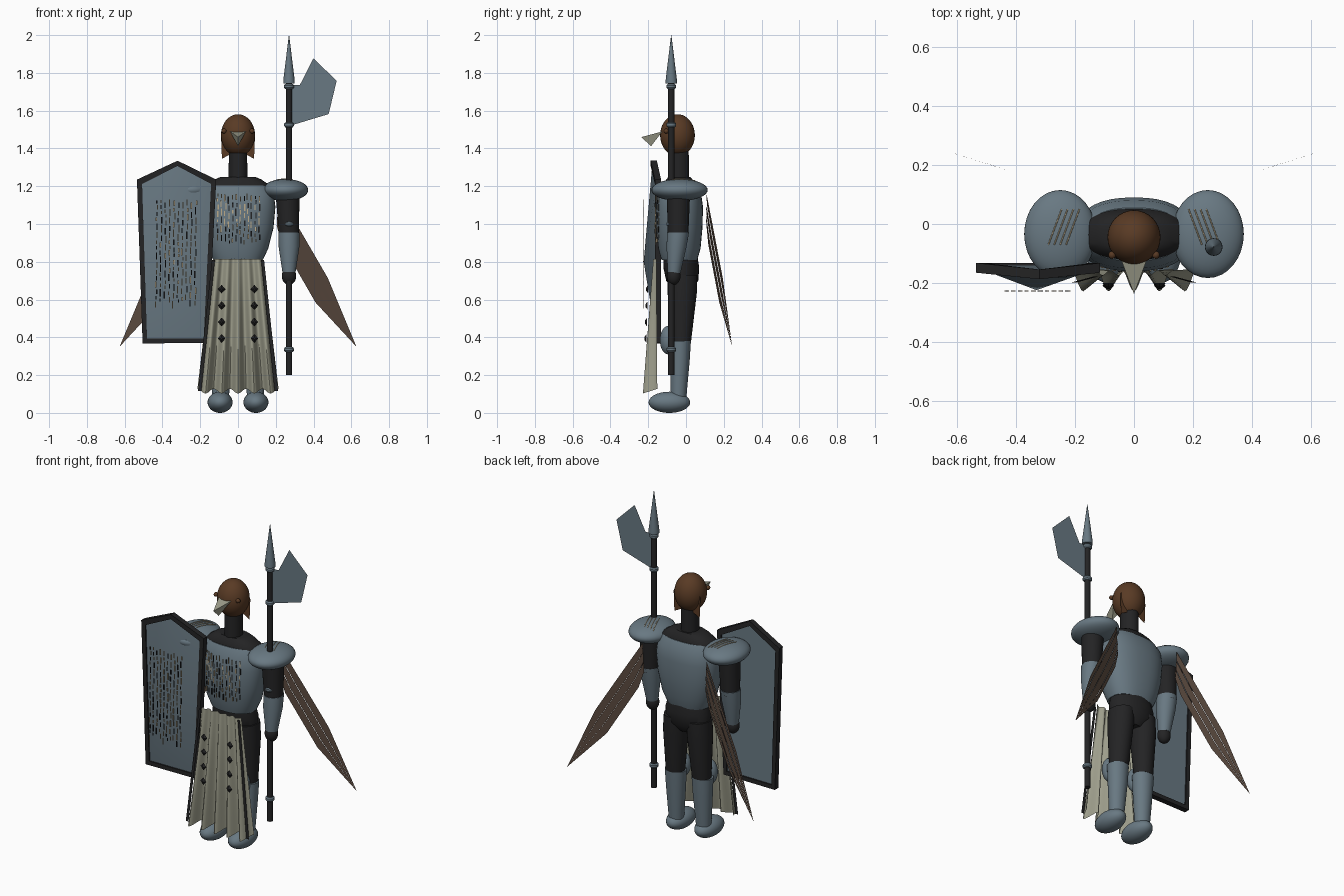
import bpy, bmesh, math, random
from mathutils import Vector

random.seed(4)
cube = bpy.data.objects.get("Cube")
if cube:
    bpy.data.objects.remove(cube, do_unlink=True)


def material(name, color):
    m = bpy.data.materials.new(name)
    m.use_nodes = True
    m.diffuse_color = (*color, 1)
    m.node_tree.nodes["Principled BSDF"].inputs["Base Color"].default_value = (*color, 1)
    return m


STEEL = material("blue steel", (0.14, 0.19, 0.225))
BLACK = material("black cloth", (0.017, 0.017, 0.018))
BROWN = material("brown feathers", (0.10, 0.043, 0.018))
WING = material("wing brown", (0.10, 0.066, 0.048))
BONE = material("pale linen", (0.34, 0.34, 0.26))
GOLD = material("pale gold", (0.50, 0.40, 0.25))
SIDES = (("left", 1), ("right", -1))


def finish(bm, name, mats, angle=40):
    bmesh.ops.recalc_face_normals(bm, faces=bm.faces)
    me = bpy.data.meshes.new(name)
    bm.to_mesh(me)
    bm.free()
    for m in mats if isinstance(mats, tuple) else (mats,):
        me.materials.append(m)
    if angle:
        me.shade_smooth()
        me.set_sharp_from_angle(angle=math.radians(angle))
    ob = bpy.data.objects.new(name, me)
    bpy.context.collection.objects.link(ob)
    return ob


def ellipsoid(name, mat, center, radii):
    bm = bmesh.new()
    bmesh.ops.create_uvsphere(bm, u_segments=32, v_segments=20, radius=1)
    bmesh.ops.scale(bm, vec=radii, verts=bm.verts)
    bmesh.ops.translate(bm, vec=center, verts=bm.verts)
    return finish(bm, name, mat, 180)


def loft(name, mat, rings, n=28, power=1.0):
    """Skin elliptical rings given as (x, y, z, rx, ry); power < 1 squares them."""
    def bend(v):
        return math.copysign(abs(v) ** power, v)
    bm = bmesh.new()
    loops = []
    for x, y, z, rx, ry in rings:
        angles = [math.tau * i / n for i in range(n)]
        loops.append([bm.verts.new((x + rx * bend(math.cos(a)), y + ry * bend(math.sin(a)), z))
                      for a in angles])
    for a, b in zip(loops, loops[1:]):
        for i in range(n):
            bm.faces.new((a[i], a[(i + 1) % n], b[(i + 1) % n], b[i]))
    bm.faces.new(loops[0])
    bm.faces.new(loops[-1])
    return finish(bm, name, mat)


def sheet(name, mat, points):
    bm = bmesh.new()
    bm.faces.new([bm.verts.new(p) for p in points])
    return finish(bm, name, mat, 0)


def box(bm, center, size, index=0):
    geo = bmesh.ops.create_cube(bm, size=1)["verts"]
    bmesh.ops.scale(bm, vec=size, verts=geo)
    bmesh.ops.translate(bm, vec=center, verts=geo)
    for f in {f for v in geo for f in v.link_faces}:
        f.material_index = index


# Torso, collar, pelvis and neck
CY = -0.035
loft("cuirass", STEEL, [(0, CY, 0.81, 0.132, 0.095), (0, CY, 0.87, 0.16, 0.112),
                        (0, CY, 0.98, 0.188, 0.122), (0, CY, 1.09, 0.198, 0.125),
                        (0, CY, 1.16, 0.19, 0.115), (0, CY, 1.205, 0.165, 0.09)], 36, 0.85)
loft("collar", BLACK, [(0, CY, 1.16, 0.175, 0.09), (0, CY, 1.205, 0.168, 0.086),
                       (0, CY, 1.235, 0.125, 0.07), (0, CY, 1.25, 0.09, 0.058)], 28, 0.8)
loft("pelvis", BLACK, [(0, -0.02, 0.65, 0.06, 0.05), (0, -0.02, 0.70, 0.135, 0.085),
                       (0, -0.025, 0.77, 0.14, 0.095), (0, -0.03, 0.83, 0.125, 0.09)])
loft("neck", BLACK, [(0, -0.04, 1.22, 0.05, 0.056), (0, -0.04, 1.42, 0.048, 0.054)])

# Head with beak, eyes and side feathers
ellipsoid("head", BROWN, (0, -0.045, 1.47), (0.09, 0.092, 0.111))
bm = bmesh.new()
tip, left, right, low = [bm.verts.new(p) for p in (
    (0, -0.237, 1.46), (0.042, -0.125, 1.49), (-0.042, -0.125, 1.49), (0, -0.185, 1.412))]
for f in ((tip, left, right), (tip, right, low), (tip, low, left), (left, low, right)):
    bm.faces.new(f)
finish(bm, "beak", BONE, 0)
for side, s in SIDES:
    ellipsoid(side + "_eye", BROWN, (s * 0.074, -0.105, 1.492), (0.013, 0.013, 0.013))
    sheet(side + "_head_feather", BROWN, [
        (s * 0.04, -0.01, 1.37), (s * 0.085, -0.01, 1.345),
        (s * 0.09, -0.01, 1.47), (s * 0.05, -0.01, 1.53)])

# Limbs and shoulder armour
for side, s in SIDES:
    pc, pr = Vector((s * 0.25, -0.034, 1.18)), Vector((0.122, 0.149, 0.058))
    ellipsoid(side + "_pauldron", STEEL, pc, pr)
    loft(side + "_upper_arm", BLACK, [(s * 0.262, -0.04, 1.17, 0.064, 0.062),
                                      (s * 0.27, -0.042, 0.93, 0.052, 0.054)])
    loft(side + "_forearm", STEEL, [(s * 0.27, -0.042, 0.955, 0.056, 0.058),
                                    (s * 0.27, -0.05, 0.88, 0.055, 0.053),
                                    (s * 0.27, -0.063, 0.74, 0.034, 0.034)])
    ellipsoid(side + "_hand", BLACK, (s * 0.27, -0.065, 0.725), (0.038, 0.036, 0.048))
    loft(side + "_thigh", BLACK, [(s * 0.075, -0.02, 0.73, 0.068, 0.08),
                                  (s * 0.08, -0.02, 0.64, 0.07, 0.078),
                                  (s * 0.088, -0.025, 0.38, 0.055, 0.052)])
    loft(side + "_shin", STEEL, [(s * 0.09, -0.03, 0.38, 0.063, 0.056),
                                 (s * 0.09, -0.033, 0.27, 0.057, 0.052),
                                 (s * 0.092, -0.04, 0.06, 0.042, 0.04)])
    ellipsoid(side + "_knee", STEEL, (s * 0.09, -0.095, 0.385), (0.05, 0.043, 0.075))
    ellipsoid(side + "_foot", STEEL, (s * 0.095, -0.088, 0.056), (0.066, 0.11, 0.056))
    # Gold lines lying on the shoulder armour
    cu = bpy.data.curves.new(side + "_pauldron_lines", "CURVE")
    cu.dimensions, cu.bevel_depth, cu.bevel_resolution = "3D", 0.0022, 1
    cu.materials.append(GOLD)
    for i in range(4):
        sp = cu.splines.new("POLY")
        sp.points.add(6)
        for k, p in enumerate(sp.points):
            x, y = 0.29 - 0.02 * i - 0.045 * k / 6, -0.07 + 0.12 * k / 6
            d = 1 - ((x - 0.25) / pr.x) ** 2 - ((y - pc.y) / pr.y) ** 2
            p.co = (s * x, y, pc.z + pr.z * math.sqrt(d) + 0.001, 1)
    bpy.context.collection.objects.link(bpy.data.objects.new(side + "_pauldron_lines", cu))

# Wings: long feathers laid side by side between an upper and a lower edge
UPPER = [(0.215, 1.16), (0.33, 0.965), (0.475, 0.715), (0.627, 0.35)]
LOWER = [(0.205, 0.99), (0.235, 0.89), (0.41, 0.585), (0.627, 0.35)]
FEATHERS = 6
for side, s in SIDES:
    bm = bmesh.new()
    for i in range(FEATHERS):
        rows = []
        for j, (u, l) in enumerate(zip(UPPER, LOWER)):
            row = []
            for t in (i / FEATHERS, (i + 1) / FEATHERS):
                x, z = Vector(u).lerp(Vector(l), t)
                lift = 0.003 * (i % 2) * (j < 3)
                row.append(bm.verts.new((s * x, 0.112 + 0.33 * (x - 0.225) + lift, z)))
            rows.append(row)
        for a, b in zip(rows, rows[1:]):
            bm.faces.new((a[0], a[1], b[1], b[0]))
    bmesh.ops.remove_doubles(bm, verts=bm.verts, dist=1e-5)
    finish(bm, side + "_wing", WING, 0)

# Pleated front skirt
bm = bmesh.new()
NU, NV = 60, 8
grid = []
for j in range(NV + 1):
    t = j / NV
    row = []
    for i in range(NU + 1):
        u = i / NU
        wave = -math.cos(math.tau * 5 * u)
        row.append(bm.verts.new(((0.265 + 0.165 * t) * (u - 0.5),
                                 -0.165 - 0.025 * t - (0.008 + 0.03 * t) * wave,
                                 0.815 - 0.70 * t - 0.012 * t * wave)))
    grid.append(row)
for a, b in zip(grid, grid[1:]):
    for i in range(NU):
        bm.faces.new((a[i], a[i + 1], b[i + 1], b[i]))
finish(bm, "pleated_skirt", BONE, 60)

# Skirt trim and diamond studs
for side, s in SIDES:
    sheet(side + "_skirt_trim", BLACK, [
        (s * 0.122, -0.178, 0.81), (s * 0.138, -0.178, 0.81),
        (s * 0.212, -0.198, 0.115), (s * 0.194, -0.198, 0.115)])
    bm = bmesh.new()
    for i in range(4):
        geo = bmesh.ops.create_cone(bm, segments=4, radius1=0.02, radius2=0.006, depth=0.012,
                                    cap_ends=True)["verts"]
        for v in geo:
            x, y, z = v.co
            v.co = (s * 0.087 + x, -0.206 - z - 0.003 * i, 0.655 - 0.087 * i + y * 1.15)
    finish(bm, side + "_skirt_studs", BLACK, 0)

# Shield: black frame, domed steel front and flat steel back
OUTLINE = [(-0.535, 1.235), (-0.32, 1.335), (-0.115, 1.235), (-0.16, 0.37), (-0.505, 0.368)]
MID = Vector((-0.325, 0.82))
outer = [Vector(p) for p in OUTLINE]
inner = [MID + Vector(((p.x - MID.x) * 0.87, (p.y - MID.y) * 0.945)) for p in outer]


def shield_loop(bm, pts, y):
    return [bm.verts.new((p.x, y - (0.022 if p.y > 1.25 else 0), p.y)) for p in pts]


bm = bmesh.new()
loops = [shield_loop(bm, pts, y) for pts, y in
         ((outer, -0.132), (outer, -0.165), (inner, -0.165), (inner, -0.132))]
for k in range(4):
    a, b = loops[k], loops[(k + 1) % 4]
    for i in range(5):
        j = (i + 1) % 5
        bm.faces.new((a[i], a[j], b[j], b[i]))
finish(bm, "shield_frame", BLACK, 0)
bm = bmesh.new()
front, back = shield_loop(bm, inner, -0.157), shield_loop(bm, inner, -0.14)
peak = bm.verts.new((-0.33, -0.224, 0.8))
for i in range(5):
    j = (i + 1) % 5
    bm.faces.new((front[i], front[j], peak))
    bm.faces.new((front[i], front[j], back[j], back[i]))
bm.faces.new(back)
finish(bm, "shield_panel", STEEL, 50)


# Broken vertical engraving strokes
def strokes(name, xs, top, bottom, depth, lean=0.0):
    bm = bmesh.new()
    for x in xs:
        z = top - random.uniform(0, 0.02)
        while z > bottom + 0.02:
            h = random.uniform(0.015, 0.04)
            px = x + random.uniform(-0.004, 0.004) + lean * (z - bottom)
            box(bm, (px, depth(px, z), z - h / 2), (0.006, 0.003, h), int(random.random() < 0.35))
            z -= h + random.uniform(0.006, 0.016)
    finish(bm, name, (GOLD, BLACK), 0)


strokes("shield_strokes", [-0.435 + 0.023 * i for i in range(10)], 1.13, 0.57,
        lambda x, z: -0.227, 0.01)
strokes("cuirass_strokes", [-0.108 + 0.02 * i for i in range(12)], 1.165, 0.89,
        lambda x, z: CY - 0.129 * math.sqrt(1 - (x / 0.2) ** 2) ** 0.85)

# Pole weapon
PX, PY = 0.27, -0.078
loft("pole", BLACK, [(PX, PY, z, 0.017, 0.017) for z in (0.2, 1.76)], 16)
for i, z in enumerate((0.335, 1.0, 1.525, 1.728)):
    loft("pole_ring_%d" % (i + 1), STEEL, [
        (PX, PY, z + dz, r, r) for dz, r in ((-0.013, 0.02), (-0.006, 0.026),
                                             (0.006, 0.026), (0.013, 0.02))], 16)
loft("spear_head", STEEL, [(PX, PY, z, r, r) for z, r in ((1.745, 0.03), (1.77, 0.029),
                                                        (2.0, 0.0008))], 20)
sheet("axe_blade", STEEL, [(x, PY, z) for x, z in (
    (0.275, 1.735), (0.327, 1.735), (0.40, 1.878), (0.522, 1.757), (0.48, 1.582), (0.275, 1.52))])
